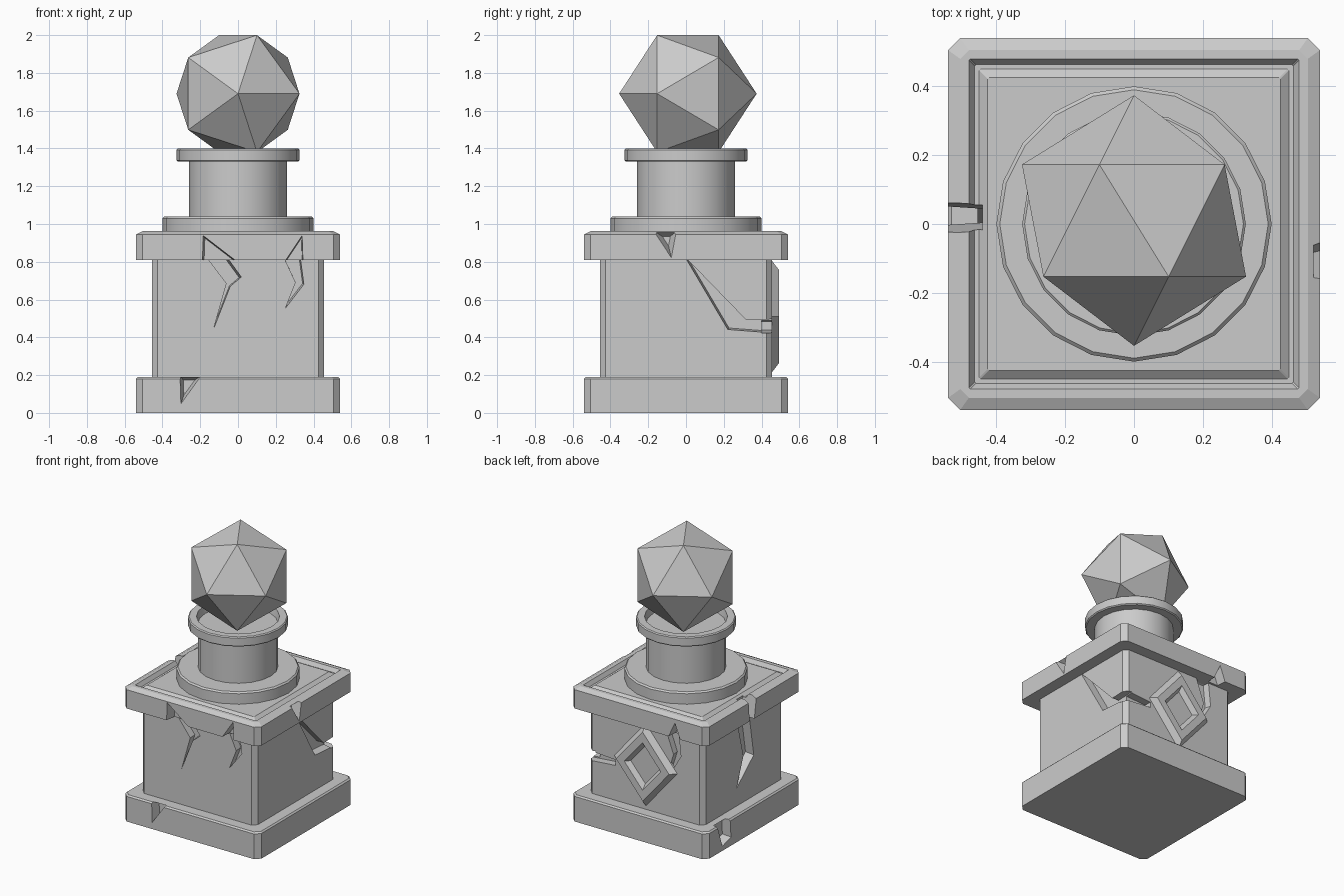
import bpy
import bmesh
import math
from mathutils import Vector, Matrix

cube = bpy.data.objects.get("Cube")
if cube:
    bpy.data.objects.remove(cube, do_unlink=True)

GREY = (0.6, 0.6, 0.6, 1)
stone = bpy.data.materials.new("grey_stone")
stone.use_nodes = True
stone.diffuse_color = GREY
stone.node_tree.nodes["Principled BSDF"].inputs["Base Color"].default_value = GREY


def finish(bm, name, smooth=False):
    """Turn a bmesh into a named stone object."""
    bmesh.ops.recalc_face_normals(bm, faces=bm.faces[:])
    mesh = bpy.data.meshes.new(name)
    bm.to_mesh(mesh)
    bm.free()
    mesh.materials.append(stone)
    obj = bpy.data.objects.new(name, mesh)
    bpy.context.collection.objects.link(obj)
    bpy.ops.object.select_all(action="DESELECT")
    obj.select_set(True)
    bpy.context.view_layer.objects.active = obj
    if smooth:
        bpy.ops.object.shade_smooth_by_angle(angle=math.radians(30))
    return obj


def loft(name, rings, smooth=False):
    """Bridge equal-length point rings and cap both ends."""
    bm = bmesh.new()
    loops = [[bm.verts.new(p) for p in ring] for ring in rings]
    n = len(loops[0])
    for a, b in zip(loops, loops[1:]):
        for i in range(n):
            j = (i + 1) % n
            bm.faces.new((a[i], a[j], b[j], b[i]))
    bm.faces.new(loops[0])
    bm.faces.new(loops[-1])
    return finish(bm, name, smooth)


def square(h, z, c):
    """Square ring with its corners chamfered by c."""
    k = h - c
    return [(h, -k, z), (h, k, z), (k, h, z), (-k, h, z),
            (-h, k, z), (-h, -k, z), (-k, -h, z), (k, -h, z)]


def circle(r, z, n=20):
    return [(r * math.cos(math.tau * i / n), r * math.sin(math.tau * i / n), z)
            for i in range(n)]


def on_side(side, u, z, d):
    """Point at u along a side, height z, distance d out from the axis."""
    return {"front": (u, -d, z), "back": (u, d, z),
            "right": (d, u, z), "left": (-d, u, z)}[side]


def carve(target, side, outer, inner, taper, points):
    """Cut a tapering chip or crack into one side of the target."""
    cu = sum(p[0] for p in points) / len(points)
    cz = sum(p[1] for p in points) / len(points)
    near = [on_side(side, u, z, outer) for u, z in points]
    far = [on_side(side, cu + (u - cu) * taper, cz + (z - cz) * taper, inner)
           for u, z in points]
    cutter = loft("crack_cutter", [near, far])
    cutter.hide_render = True
    mod = target.modifiers.new("crack", "BOOLEAN")
    mod.operation = "DIFFERENCE"
    mod.solver = "EXACT"
    mod.object = cutter
    bpy.context.view_layer.objects.active = target
    bpy.ops.object.modifier_apply(modifier=mod.name)
    bpy.data.objects.remove(cutter, do_unlink=True)


# Square plinth, body and cap slab
base = loft("base_slab", [square(.54, 0, .035), square(.54, .18, .035),
                          square(.53, .19, .033)])
body = loft("pedestal_body", [square(.455, .18, .03), square(.455, .812, .03)])
cap = loft("cap_slab", [
    square(.54, .81, .035), square(.54, .945, .035), square(.505, .962, .025),
    square(.48, .962, .004), square(.463, .935, .004), square(.45, .935, .004),
    square(.425, .955, .004)])

# Chips in the base
carve(base, "front", .55, .48, .5, [(-.31, .2), (-.305, .04), (-.19, .2)])
carve(base, "left", .55, .48, .8, [(.42, .2), (.36, .03), (.26, .06), (.27, .2)])

# Cracks in the body
carve(body, "front", .465, .40, .85, [
    (-.17, .83), (-.06, .685), (-.13, .44), (-.04, .67), (.02, .72), (-.06, .83)])
carve(body, "front", .465, .40, .85, [
    (.24, .83), (.305, .69), (.25, .55), (.35, .68), (.33, .83)])
carve(body, "right", .465, .40, .9, [
    (-.01, .83), (.22, .44), (.48, .42), (.48, .495), (.32, .49)])
carve(body, "back", .465, .40, 1, [(.24, .44), (.48, .42), (.48, .495), (.24, .48)])
carve(body, "left", .465, .40, .85, [
    (.08, .83), (0, .52), (.08, .31), (-.12, .48), (-.06, .83)])
carve(body, "back", .465, .41, .85, [
    (-.15, .83), (-.26, .83), (-.28, .64), (-.15, .42), (-.22, .64)])

# Chips in the cap
carve(cap, "front", .55, .465, .85, [(-.185, .94), (-.19, .79), (.01, .79)])
carve(cap, "front", .55, .465, .85, [(.34, .94), (.24, .79), (.345, .79)])
carve(cap, "right", .55, .485, .3, [(-.18, .97), (-.075, .81), (-.045, .97)])
carve(cap, "left", .55, .44, .8, [(-.03, .98), (0, .79), (.05, .79), (.065, .98)])
carve(cap, "back", .55, .47, .8, [(-.34, .79), (-.29, .92), (-.23, .79)])

# Diamond frame with a sunken centre on the back
loft("diamond_frame", [
    [(w, y, .51), (0, y, .51 + h), (-w, y, .51), (0, y, .51 - h)]
    for w, h, y in [(.25, .295, .44), (.25, .295, .455), (.21, .247, .492),
                    (.145, .17, .492), (.115, .135, .46)]])

# Round foot, neck and hollow collar
loft("round_foot", [circle(.4, .95), circle(.4, 1.03), circle(.39, 1.04)], True)
loft("neck", [circle(.26, 1.03), circle(.26, 1.34)], True)
loft("collar", [circle(.318, 1.33), circle(.325, 1.337), circle(.325, 1.393),
                circle(.318, 1.4), circle(.27, 1.4), circle(.26, 1.35)], True)

# Faceted crystal resting on the collar
bm = bmesh.new()
bmesh.ops.create_icosphere(
    bm, subdivisions=1, radius=.364,
    matrix=Matrix.Translation(Vector((0, .01, 1.69))) @ Matrix.Rotation(math.pi / 2, 4, "X"))
finish(bm, "crystal")
